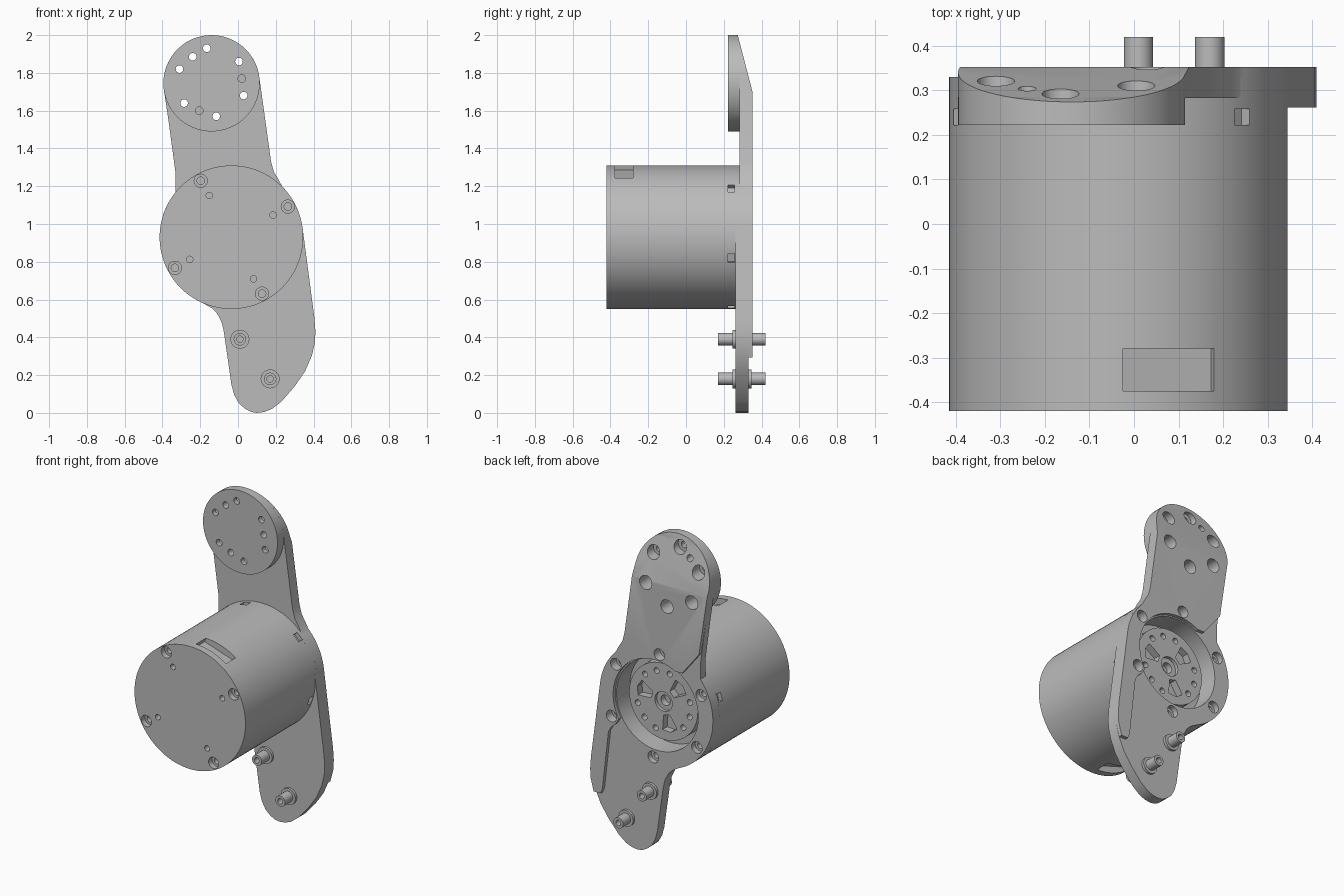
import bpy, bmesh
from math import cos, sin, pi, radians
from mathutils import Matrix

old = bpy.data.objects.get("Cube")
if old:
    bpy.data.objects.remove(old, do_unlink=True)

grey = bpy.data.materials.new("plain_grey")
grey.use_nodes = True
grey.diffuse_color = (0.5, 0.5, 0.5, 1)
grey.node_tree.nodes["Principled BSDF"].inputs["Base Color"].default_value = (0.5, 0.5, 0.5, 1)

CX, CZ, R = -0.035, 0.93, 0.38      # motor axis and radius
HX, HZ, HR = -0.14, 1.745, 0.255    # upper boss


def arc(cx, cz, r, a0, a1, n):
    """Points on an arc in the xz plane, angles in degrees."""
    return [(cx + r * cos(radians(a0 + (a1 - a0) * i / n)),
             cz + r * sin(radians(a0 + (a1 - a0) * i / n))) for i in range(n + 1)]


def circle(cx, cz, r, n=24):
    return arc(cx, cz, r, 0, 360, n)[:-1]


def polar(r, angle):
    return CX + r * cos(radians(angle)), CZ + r * sin(radians(angle))


def solid(name, parts):
    """Object made of prisms, each (outline in xz, y start, y end)."""
    bm = bmesh.new()
    for pts, y0, y1 in parts:
        face = bm.faces.new([bm.verts.new((x, y0, z)) for x, z in pts])
        res = bmesh.ops.extrude_face_region(bm, geom=[face])
        verts = [g for g in res["geom"] if isinstance(g, bmesh.types.BMVert)]
        bmesh.ops.translate(bm, verts=verts, vec=(0, y1 - y0, 0))
    bmesh.ops.recalc_face_normals(bm, faces=bm.faces)
    mesh = bpy.data.meshes.new(name)
    bm.to_mesh(mesh)
    bm.free()
    mesh.materials.append(grey)
    ob = bpy.data.objects.new(name, mesh)
    bpy.context.collection.objects.link(ob)
    return ob


def select(ob):
    bpy.ops.object.select_all(action="DESELECT")
    ob.select_set(True)
    bpy.context.view_layer.objects.active = ob


def cut(ob, parts):
    cutter = solid("cutter", parts)
    cutter.hide_render = True
    mod = ob.modifiers.new("cut", "BOOLEAN")
    mod.operation, mod.solver, mod.object = "DIFFERENCE", "EXACT", cutter
    select(ob)
    bpy.ops.object.modifier_apply(modifier=mod.name)
    bpy.data.objects.remove(cutter, do_unlink=True)


def smooth(ob):
    select(ob)
    bpy.ops.object.shade_smooth_by_angle(angle=radians(25))


def radial_box(angle, width, r0, r1):
    """Rectangle in xz facing outward from the motor axis."""
    m = Matrix.Rotation(radians(angle), 2)
    corners = [(r0, -width / 2), (r1, -width / 2), (r1, width / 2), (r0, width / 2)]
    return [(CX + (m[0][0] * a + m[0][1] * b), CZ + (m[1][0] * a + m[1][1] * b))
            for a, b in corners]


# Shared cutting shapes
pocket = [(circle(CX, CZ, 0.28, 64), 0.2, 0.5)]
bolts = [polar(0.33, 35 + 60 * i) for i in range(6)]
bolt_wide = [(circle(x, z, 0.036), 0.295, 0.5) for x, z in bolts]
bolt_narrow = [(circle(x, z, 0.02), 0.22, 0.5) for x, z in bolts]

# Motor housing
body = solid("motor_housing", [(circle(CX, CZ, R, 96), -0.42, 0.262)])
cut(body, pocket)
cut(body, [(circle(*polar(0.34, 28.5 + 90 * i), 0.035), -0.5, -0.385) for i in range(4)]
    + [(circle(*polar(0.25, 28 + 90 * i), 0.017), -0.5, -0.38) for i in range(4)])
cut(body, [(circle(*polar(0.34, 28.5 + 90 * i), 0.02), -0.5, -0.34) for i in range(4)])
cut(body, [(radial_box(a, 0.215, 0.34, 0.45), -0.375, -0.28) for a in (72, 252)])
cut(body, [(radial_box(43 + 60 * i, 0.05, 0.355, 0.45), 0.222, 0.258) for i in range(6)])
smooth(body)

# Lower bracket plate: motor flange flowing into the foot
foot = [(-0.18, 0.578), (-0.14, 0.555), (-0.11, 0.525), (-0.087, 0.48), (-0.075, 0.43),
        (-0.035, 0.15), (-0.02, 0.095), (0.005, 0.05), (0.04, 0.02), (0.07, 0.005),
        (0.1, 0), (0.14, 0.005), (0.18, 0.021), (0.23, 0.06), (0.3, 0.14), (0.355, 0.22),
        (0.39, 0.3), (0.407, 0.37), (0.41, 0.43), (0.405, 0.5)]
plate = solid("lower_plate", [(arc(CX, CZ, R, 8, 243, 60) + foot, 0.262, 0.33)])
cut(plate, pocket)
cut(plate, bolt_wide)
cut(plate, bolt_narrow)
smooth(plate)

# Upper arm with the raised rib down the side
rib = [(0.235, 0.75), (0.265, 0.725), (0.285, 0.69), (0.327, 0.32), (0.34, 0.292),
       (0.386, 0.292), (0.407, 0.37), (0.41, 0.43), (0.405, 0.5)]
neck = [(0.215, 1.235), (0.19, 1.275), (0.175, 1.33)]
left_side = [(-0.335, 1.33), (-0.22, 1.185)]
arm_outline = (arc(HX, HZ, HR, 6, 186, 40) + left_side + arc(CX, CZ, 0.288, 118, -30, 40)
               + rib + arc(CX, CZ, R, 8, 45, 12) + neck)
arm = solid("upper_arm", [(arm_outline, 0.283, 0.352)])
web = solid("neck_web", [([(-0.375, 1.6), (-0.332, 1.28), (-0.33, 1.15), (-0.22, 1.18),
                           (-0.25, 1.5)], 0.283, 0.33)])
boss = solid("upper_boss", [(circle(HX, HZ, HR, 64), 0.222, 0.285)])

# Mounting holes, counterbored from behind
mounts = [(-0.165, 1.93), (-0.31, 1.82), (-0.285, 1.64), (-0.115, 1.57),
          (0.03, 1.68), (0.005, 1.86)]
pin_hole = (-0.24, 1.885)
blind = [(0.02, 1.77), (-0.205, 1.6)]
for ob in (arm, boss):
    # Sloped back of the head
    wedge = solid("wedge", [([(-0.6, 1.7), (0.4, 1.7), (0.4, 2.1), (-0.6, 2.1)], 0.352, 0.6)])
    for v in wedge.data.vertices:
        if v.co.y < 0.5:
            v.co.y -= (v.co.z - 1.7) * 0.26
    mod = ob.modifiers.new("slope", "BOOLEAN")
    mod.operation, mod.solver, mod.object = "DIFFERENCE", "EXACT", wedge
    select(ob)
    bpy.ops.object.modifier_apply(modifier=mod.name)
    bpy.data.objects.remove(wedge, do_unlink=True)
    cut(ob, [(circle(x, z, 0.042), 0.252, 0.6) for x, z in mounts])
    cut(ob, [(circle(x, z, 0.02), 0.1, 0.6) for x, z in mounts + [pin_hole]])
cut(boss, [(circle(x, z, 0.02), 0.1, 0.265) for x, z in blind])
cut(arm, bolt_wide)
cut(arm, bolt_narrow)
for ob in (arm, web, boss):
    smooth(ob)

# Output rotor sunk in the pocket
rotor = solid("output_rotor", [(circle(CX, CZ, 0.235, 64), 0.19, 0.27)])
slots, holes = [], []
for i in range(3):
    a = 15 + 120 * i
    slots.append(([polar(0.085, a - 15), polar(0.175, a - 17), polar(0.185, a),
                   polar(0.175, a + 17), polar(0.085, a + 15)], 0.225, 0.4))
    holes += [(circle(*polar(0.185, a + 60 + d), 0.018, 16), 0.23, 0.4) for d in (-28, 0, 28)]
cut(rotor, slots + holes + [(circle(CX, CZ, 0.06), 0.25, 0.4)])
cut(rotor, [(circle(CX, CZ, 0.032), 0.21, 0.4)])
smooth(rotor)

# Two hollow-tipped pins with collars through the foot
for side, (x, z) in zip(("upper", "lower"), ((0.01, 0.39), (0.17, 0.18))):
    pin = solid(side + "_pin", [(circle(x, z, 0.033, 32), 0.17, 0.42)])
    cut(pin, [(circle(x, z, 0.017), 0.1, 0.21), (circle(x, z, 0.017), 0.38, 0.5)])
    smooth(pin)
    smooth(solid(side + "_pin_collar", [(circle(x, z, 0.05, 32), 0.247, 0.346)]))
